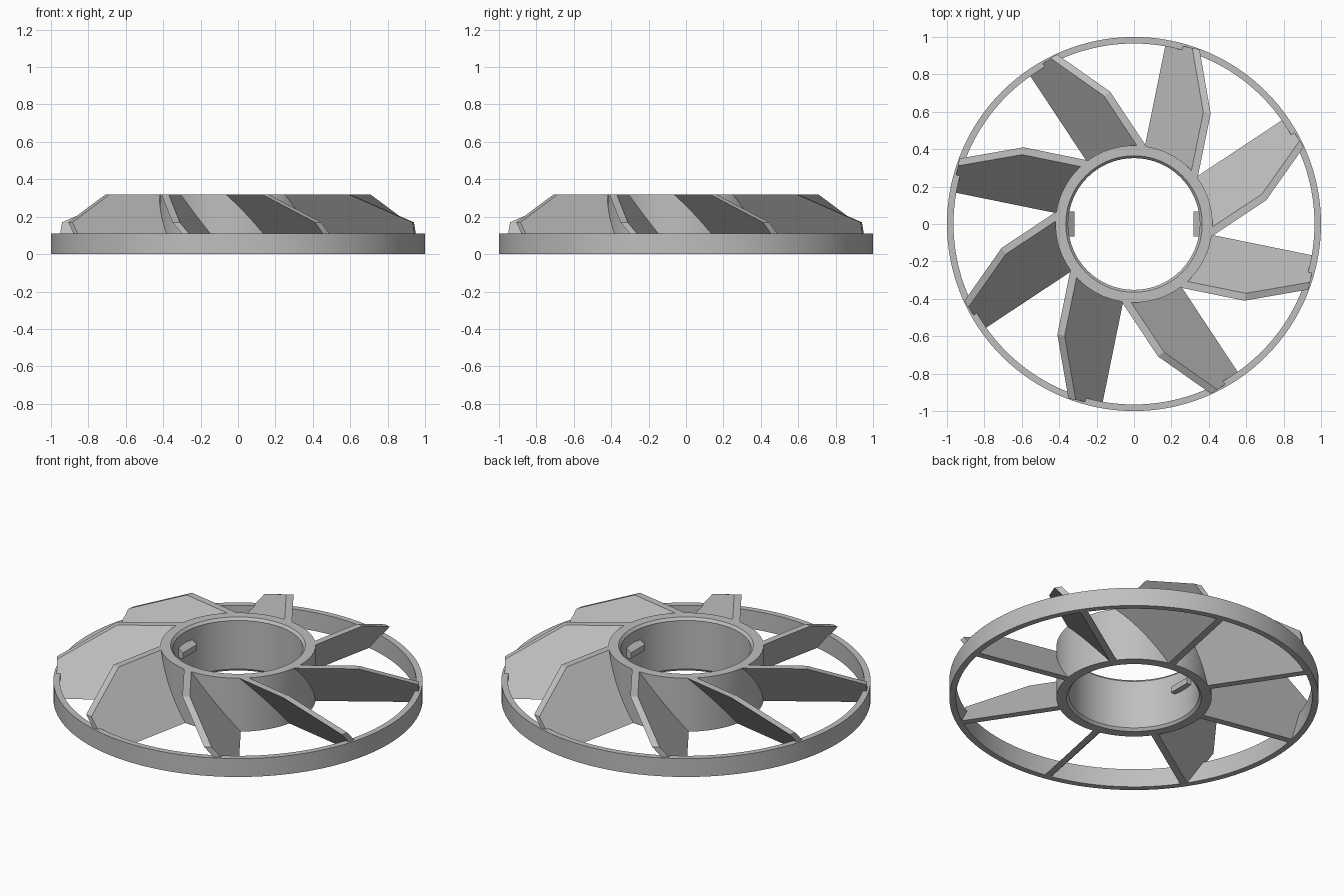
import bpy, bmesh, math
from mathutils import Matrix

if "Cube" in bpy.data.objects:
    bpy.data.objects.remove(bpy.data.objects["Cube"])

grey = bpy.data.materials.new("plain grey")
grey.diffuse_color = (0.52, 0.52, 0.52, 1)
grey.use_nodes = True
grey.node_tree.nodes["Principled BSDF"].inputs["Base Color"].default_value = grey.diffuse_color


def add_object(name, bm, smooth=False):
    bmesh.ops.recalc_face_normals(bm, faces=bm.faces)
    mesh = bpy.data.meshes.new(name)
    bm.to_mesh(mesh)
    bm.free()
    mesh.materials.append(grey)
    ob = bpy.data.objects.new(name, mesh)
    bpy.context.collection.objects.link(ob)
    if smooth:
        bpy.ops.object.select_all(action='DESELECT')
        bpy.context.view_layer.objects.active = ob
        ob.select_set(True)
        bpy.ops.object.shade_smooth_by_angle(angle=math.radians(30))
    return ob


def lathe(name, profile, steps):
    """Revolve a closed (radius, z) profile around the z axis."""
    bm = bmesh.new()
    loops = []
    for i in range(steps):
        a = 2 * math.pi * i / steps
        loops.append([bm.verts.new((r * math.cos(a), r * math.sin(a), z)) for r, z in profile])
    n = len(profile)
    for i in range(steps):
        p, q = loops[i], loops[(i + 1) % steps]
        for j in range(n):
            k = (j + 1) % n
            bm.faces.new((p[j], q[j], q[k], p[k]))
    return add_object(name, bm, True)


def prism(name, side_a, side_b, angle):
    """Join two matching outlines into a solid and turn it about z."""
    bm = bmesh.new()
    a = [bm.verts.new(p) for p in side_a]
    b = [bm.verts.new(p) for p in side_b]
    bm.faces.new(a)
    bm.faces.new(b[::-1])
    for i in range(len(a)):
        j = (i + 1) % len(a)
        bm.faces.new((a[i], b[i], b[j], a[j]))
    bm.transform(Matrix.Rotation(angle, 4, 'Z'))
    return add_object(name, bm)


H, RIM_H = 0.32, 0.11

# Outer rim and central hub with chamfered bore
lathe("outer_rim", [(0.965, 0), (1, 0), (1, RIM_H), (0.965, RIM_H)], 128)
lathe("hub", [(0.365, 0), (0.42, 0), (0.42, H), (0.365, H), (0.352, H - 0.015), (0.352, 0.015)], 96)

# Slanted blades: local x runs outward, the plate leans sideways as it rises
OUTER = [(0.975, 0), (0.975, RIM_H), (0.984, RIM_H), (0.984, 0.17), (0.66, H)]


def blade_side(offset):
    lean = lambda z: -0.026 + 0.27 * z / H + offset
    pts = [(x, -lean(z), z) for x, z in OUTER]
    # inner end follows the round hub wall
    for z in (H, H * 0.67, H * 0.33, 0):
        pts.append((math.sqrt(0.4 ** 2 - lean(z) ** 2), -lean(z), z))
    return pts


for i in range(8):
    prism(f"blade_{i + 1}", blade_side(0), blade_side(0.04), math.radians(78.5 + 45 * i))

# Two small wedge tabs inside the bore
TAB = [(0.365, 0.18), (0.318, 0.18), (0.318, 0.215), (0.365, 0.25)]
for i in range(2):
    prism(f"bore_tab_{i + 1}", [(x, -0.067, z) for x, z in TAB],
          [(x, 0.067, z) for x, z in TAB], math.pi * i)
